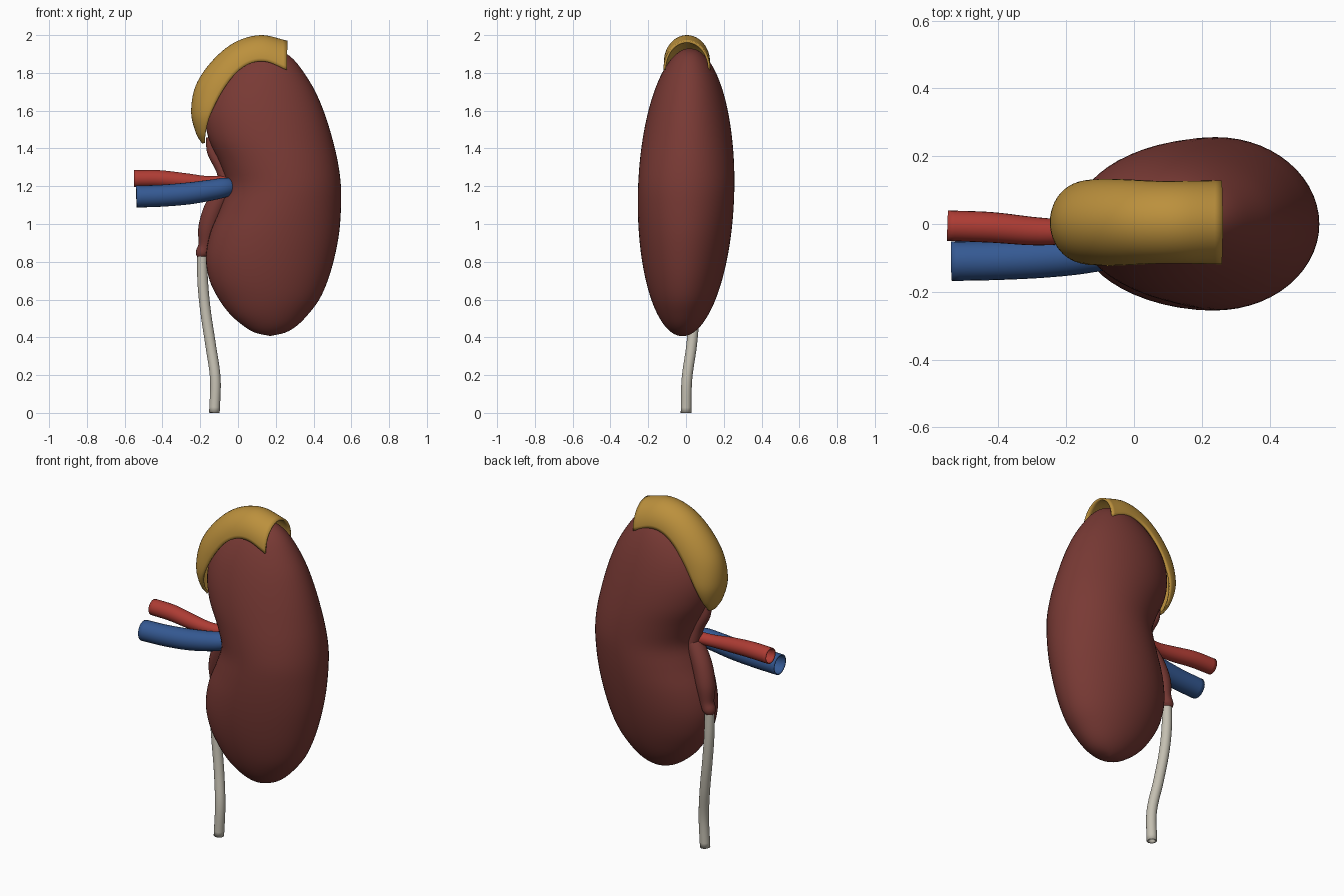
import bpy, bmesh, math
from mathutils import Vector

cube = bpy.data.objects.get("Cube")
if cube:
    bpy.data.objects.remove(cube, do_unlink=True)


def material(name, rgb):
    m = bpy.data.materials.new(name)
    m.use_nodes = True
    m.diffuse_color = (*rgb, 1)
    bsdf = next(n for n in m.node_tree.nodes if n.type == 'BSDF_PRINCIPLED')
    bsdf.inputs["Base Color"].default_value = (*rgb, 1)
    bsdf.inputs["Roughness"].default_value = 0.6
    return m


BROWN = material("red brown", (0.19, 0.042, 0.035))
OCHRE = material("ochre", (0.5, 0.28, 0.046))
RED = material("artery red", (0.42, 0.045, 0.034))
BLUE = material("vein blue", (0.035, 0.1, 0.29))
CREAM = material("pale grey", (0.55, 0.52, 0.44))


def spline(rows, steps):
    """Smooth Catmull-Rom samples through rows of numbers."""
    pts = [Vector(r) for r in rows]
    pts = [2 * pts[0] - pts[1]] + pts + [2 * pts[-1] - pts[-2]]
    out = []
    for i in range(1, len(pts) - 2):
        a, b, c, d = pts[i - 1:i + 3]
        for k in range(steps):
            t = k / steps
            out.append(0.5 * (2 * b + (c - a) * t + (2 * a - 5 * b + 4 * c - d) * t ** 2
                              + (3 * b - a - 3 * c + d) * t ** 3))
    return out + [pts[-2]]


def loft(name, rings, mat, closed=True, caps=False, wall=0):
    bm = bmesh.new()
    loops = [[bm.verts.new(p) for p in ring] for ring in rings]
    n = len(loops[0])
    for a, b in zip(loops, loops[1:]):
        for i in range(n if closed else n - 1):
            j = (i + 1) % n
            bm.faces.new((a[i], a[j], b[j], b[i]))
    if caps:
        bm.faces.new(loops[0])
        bm.faces.new(loops[-1])
    bmesh.ops.recalc_face_normals(bm, faces=bm.faces)
    mesh = bpy.data.meshes.new(name)
    bm.to_mesh(mesh)
    bm.free()
    mesh.materials.append(mat)
    ob = bpy.data.objects.new(name, mesh)
    bpy.context.collection.objects.link(ob)
    bpy.ops.object.select_all(action='DESELECT')
    ob.select_set(True)
    bpy.context.view_layer.objects.active = ob
    bpy.ops.object.shade_smooth_by_angle(angle=math.radians(50))
    if wall:
        mod = ob.modifiers.new("wall", 'SOLIDIFY')
        mod.thickness = wall
        mod.offset = -1
    return ob


def tube(name, path, mat, caps=False, wall=0.0, sides=24):
    """Round tube along rows of x, y, z, radius."""
    rows = spline(path, 6)
    rings = []
    for i, r in enumerate(rows):
        tangent = (rows[min(i + 1, len(rows) - 1)] - rows[max(i - 1, 0)]).xyz.normalized()
        side = Vector((0, 1, 0)).cross(tangent).normalized()
        up = tangent.cross(side)
        angles = [math.tau * k / sides for k in range(sides)]
        rings.append([r.xyz + r.w * (side * math.cos(a) + up * math.sin(a)) for a in angles])
    return loft(name, rings, mat, caps=caps, wall=wall)


# Bean-shaped body: height, inner edge, outer edge
outline = [(0.408, 0.165, 0.175), (0.425, 0.09, 0.25), (0.46, 0.03, 0.31), (0.52, -0.04, 0.37),
           (0.6, -0.1, 0.43), (0.7, -0.15, 0.475), (0.82, -0.17, 0.51), (0.95, -0.148, 0.535),
           (1.08, -0.095, 0.545), (1.2, -0.06, 0.545), (1.32, -0.095, 0.53), (1.45, -0.155, 0.5),
           (1.58, -0.175, 0.46), (1.7, -0.145, 0.41), (1.8, -0.075, 0.35), (1.87, 0.005, 0.295),
           (1.91, 0.07, 0.24), (1.93, 0.145, 0.165)]
body = []
for z, left, right in spline(outline, 4):
    half = 0.255 * math.sqrt(max(0.0004, 1 - ((z - 1.168) / 0.762) ** 2))
    middle = 0.025 * (z - 1.15)
    body.append([(((left + right) + (right - left) * math.cos(a)) / 2, middle + half * math.sin(a), z)
                 for a in (math.tau * k / 56 for k in range(56))])
loft("kidney_body", body, BROWN, caps=True)

# Cap over the top: crest x, z, rim x, z, half width
cap_rows = [(-0.19, 1.425, -0.175, 1.43, 0.04), (-0.222, 1.48, -0.17, 1.49, 0.085),
            (-0.248, 1.59, -0.145, 1.58, 0.12), (-0.225, 1.73, -0.085, 1.7, 0.128),
            (-0.14, 1.86, -0.01, 1.8, 0.126), (-0.02, 1.96, 0.07, 1.852, 0.122),
            (0.12, 2.0, 0.155, 1.858, 0.122), (0.262, 1.97, 0.258, 1.815, 0.124)]
shell = []
for cx, cz, rx, rz, half in spline(cap_rows, 6):
    shell.append([(rx + (cx - rx) * math.sin(a), 0.005 + half * math.cos(a), rz + (cz - rz) * math.sin(a))
                  for a in (math.pi * k / 24 for k in range(25))])
loft("adrenal_cap", shell, OCHRE, closed=False, wall=0.012)

# Blood vessels entering the notch
tube("artery", [(-0.55, -0.005, 1.24, 0.045), (-0.42, -0.01, 1.24, 0.045), (-0.28, -0.022, 1.228, 0.041),
                (-0.16, -0.02, 1.22, 0.034), (-0.03, 0, 1.225, 0.034)], RED, wall=0.006)
tube("vein", [(-0.538, -0.11, 1.145, 0.058), (-0.4, -0.107, 1.15, 0.058), (-0.26, -0.1, 1.162, 0.058),
              (-0.14, -0.09, 1.18, 0.055), (-0.06, -0.075, 1.195, 0.05), (0.0, -0.04, 1.2, 0.03)],
     BLUE, wall=0.006)

# Funnel and small branches in the notch
tube("renal_pelvis", [(-0.19, 0.05, 0.82, 0.022), (-0.188, 0.05, 0.845, 0.036), (-0.172, 0.048, 0.89, 0.038),
                      (-0.158, 0.04, 0.98, 0.052), (-0.125, 0.025, 1.08, 0.055),
                      (-0.075, 0.01, 1.17, 0.05), (-0.02, 0, 1.24, 0.04)], BROWN, caps=True)
tube("upper_branch", [(-0.05, 0.01, 1.2, 0.045), (-0.085, 0.01, 1.29, 0.033), (-0.135, 0.01, 1.38, 0.028),
                      (-0.15, 0.01, 1.46, 0.02)], BROWN, caps=True)

# Thin outlet tube running down
tube("ureter", [(-0.125, 0, 0, 0.028), (-0.12, 0.005, 0.18, 0.028), (-0.145, 0.03, 0.36, 0.028),
                (-0.172, 0.045, 0.54, 0.028), (-0.187, 0.05, 0.7, 0.028), (-0.19, 0.05, 0.86, 0.026)],
     CREAM, wall=0.008)
